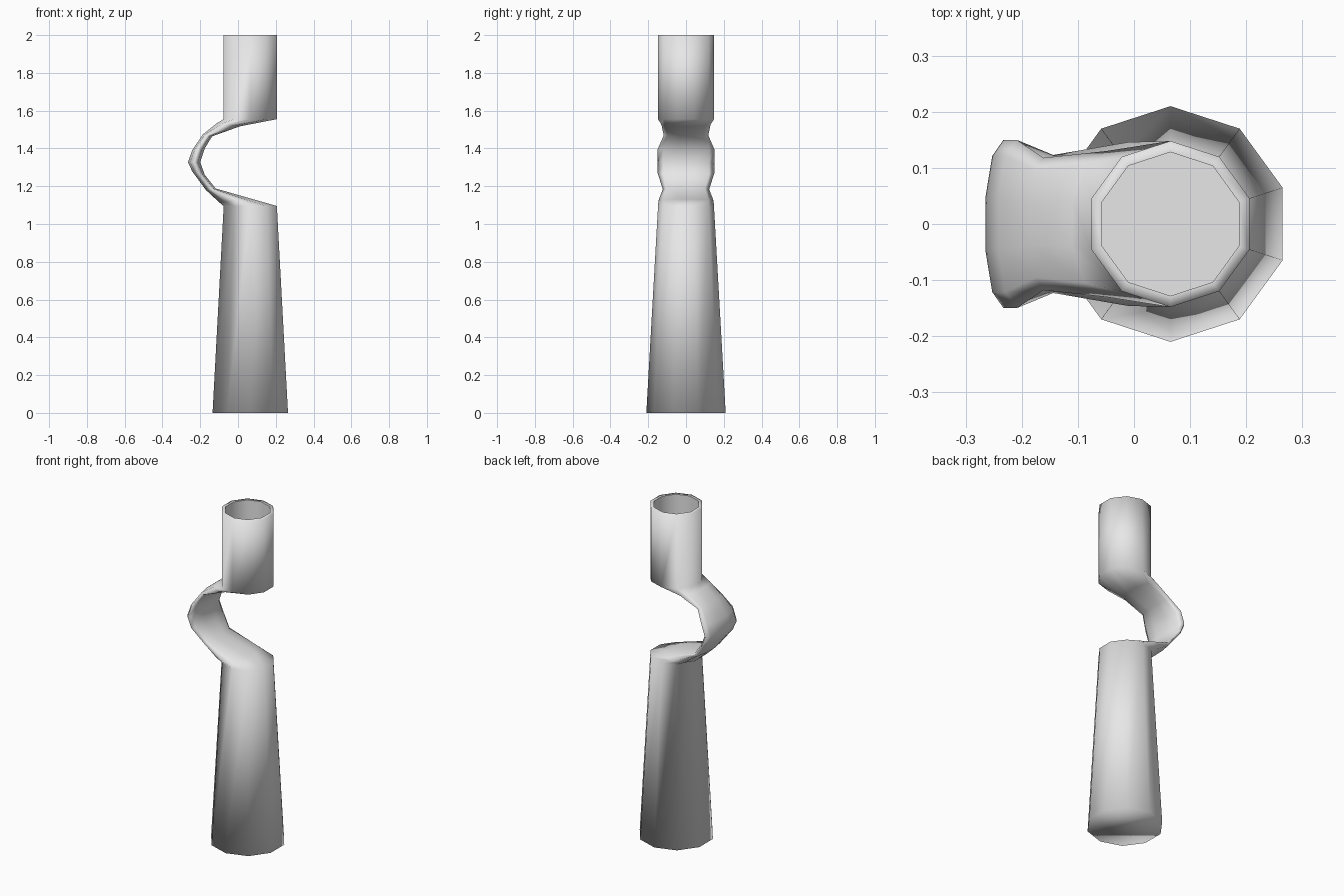
import bpy, bmesh, math

old = bpy.data.objects.get("Cube")
if old:
    bpy.data.objects.remove(old, do_unlink=True)

SIDES = 10

# Plain grey material
grey = bpy.data.materials.new("light_grey")
grey.use_nodes = True
grey.diffuse_color = (0.8, 0.8, 0.8, 1)
grey.node_tree.nodes["Principled BSDF"].inputs["Base Color"].default_value = (0.8, 0.8, 0.8, 1)


def add_ring(bm, outer, inner, half_width):
    """Ten-sided section spanning outer to inner point in x/z, squashed in y."""
    ring = []
    flat = math.cos(math.pi / SIDES)
    for k in range(SIDES):
        a = math.pi / SIDES + k * math.tau / SIDES
        t = 0.5 + 0.5 * math.cos(a) / flat
        x = outer[0] + (inner[0] - outer[0]) * t
        z = outer[1] + (inner[1] - outer[1]) * t
        ring.append(bm.verts.new((x, half_width * math.sin(a), z)))
    return ring


def round_ring(bm, radius, z):
    r = radius * math.cos(math.pi / SIDES)
    return add_ring(bm, (0.065 - r, z), (0.065 + r, z), radius)


bm = bmesh.new()

# Tapered foot
rings = [round_ring(bm, 0.21, 0), round_ring(bm, 0.148, 1.095)]

# Flattened bend: outer point, inner point, half width
bend = [
    ((-0.10, 1.115), (0.08, 1.131), 0.146),
    ((-0.17, 1.18), (-0.118, 1.188), 0.123),
    ((-0.242, 1.278), (-0.176, 1.26), 0.15),
    ((-0.265, 1.327), (-0.2, 1.327), 0.15),
    ((-0.242, 1.392), (-0.176, 1.4), 0.15),
    ((-0.185, 1.475), (-0.137, 1.464), 0.118),
    ((-0.11, 1.535), (0.01, 1.517), 0.13),
]
rings += [add_ring(bm, *section) for section in bend]

# Straight upper tube with a recessed mouth
rings += [round_ring(bm, 0.148, 1.555), round_ring(bm, 0.148, 2),
          round_ring(bm, 0.128, 2), round_ring(bm, 0.128, 1.8)]

for low, high in zip(rings, rings[1:]):
    for k in range(SIDES):
        n = (k + 1) % SIDES
        bm.faces.new((low[k], low[n], high[n], high[k]))
bm.faces.new(rings[0][::-1])
floor = bm.faces.new(rings[-1])
bmesh.ops.recalc_face_normals(bm, faces=bm.faces)

# Smooth all over, apart from the mouth floor
for f in bm.faces:
    f.smooth = f is not floor
for ring in rings[-2:]:
    for k in range(SIDES):
        bm.edges.get((ring[k], ring[(k + 1) % SIDES])).smooth = False

mesh = bpy.data.meshes.new("bent_pipe")
bm.to_mesh(mesh)
bm.free()
mesh.materials.append(grey)
pipe = bpy.data.objects.new("bent_pipe", mesh)
bpy.context.collection.objects.link(pipe)
